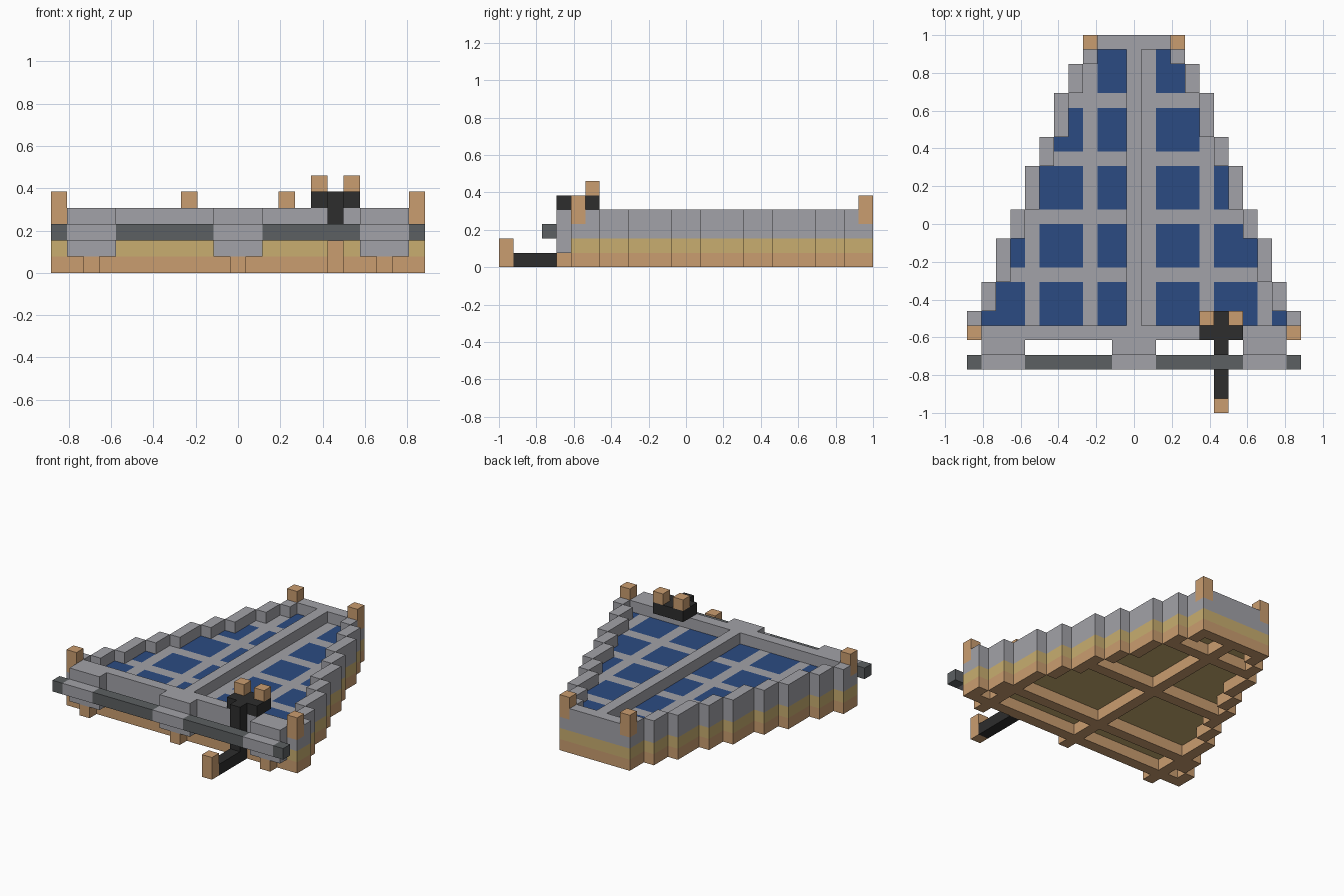
import bpy
import bmesh
from mathutils import Vector

if "Cube" in bpy.data.objects:
    bpy.data.objects.remove(bpy.data.objects["Cube"], do_unlink=True)

U = 1 / 13                     # edge of one block
ORIGIN = Vector((-11.5, -13, 0))


def material(name, *rgb):
    linear = [((c / 255 + 0.055) / 1.055) ** 2.4 for c in rgb] + [1]
    mat = bpy.data.materials.new(name)
    mat.use_nodes = True
    mat.diffuse_color = linear
    bsdf = mat.node_tree.nodes["Principled BSDF"]
    bsdf.inputs["Base Color"].default_value = linear
    bsdf.inputs["Roughness"].default_value = 0.9
    return mat


stone = material("light grey", 162, 162, 168)
iron = material("dark grey", 92, 96, 98)
black = material("black", 45, 45, 45)
wood = material("tan wood", 202, 157, 112)
straw = material("straw yellow", 200, 174, 112)
blue = material("deep blue", 43, 75, 130)


def box(xs, ys, zs):
    """Set of blocks filling inclusive ranges."""
    span = lambda r: range(r[0], r[1] + 1)
    return {(i, j, k) for i in span(xs) for j in span(ys) for k in span(zs)}


def mirrored(cells):
    return cells | {(22 - i, j, k) for i, j, k in cells}


def build(name, cells, mat):
    """Blocks joined into one mesh that keeps only the outer faces."""
    bm = bmesh.new()
    for cell in sorted(cells):
        for axis in range(3):
            for side in (0, 1):
                near = list(cell)
                near[axis] += 2 * side - 1
                if tuple(near) in cells:
                    continue
                a, b = (axis + 1) % 3, (axis + 2) % 3
                corners = []
                for da, db in ((0, 0), (1, 0), (1, 1), (0, 1)):
                    p = Vector(cell)
                    p[axis] += side
                    p[a] += da
                    p[b] += db
                    corners.append(bm.verts.new((p + ORIGIN) * U))
                bm.faces.new(corners if side else corners[::-1])
    bmesh.ops.remove_doubles(bm, verts=bm.verts, dist=U / 100)
    mesh = bpy.data.meshes.new(name)
    bm.to_mesh(mesh)
    bm.free()
    mesh.materials.append(mat)
    bpy.context.collection.objects.link(bpy.data.objects.new(name, mesh))


# Stepped wedge outline: left edge column of every row, front to back
steps = (2, 2, 3, 2, 3, 2, 3, 2, 2)
edge = {}
row = 5
for inset, depth in enumerate(steps):
    for _ in range(depth):
        edge[row] = inset
        row += 1
plan = {(i, j) for j, e in edge.items() for i in range(e, 23 - e)}
border = {(i, j) for i, j in plan if j in (5, 25) or i in (edge[j], 22 - edge[j])}
inside = plan - border


def layer(area, k):
    return {(i, j, k) for i, j in area}


# Timber underframe with beam ends poking out at the front
frame = border | {(i, j) for i, j in inside if i % 9 == 2 or j % 7 == 1}
build("underframe", layer(frame | {(2, 4), (11, 4), (20, 4)}, 0), wood)

# Solid middle deck
build("middle_deck", layer(plan, 1), straw)

# Window panes set flush in a lattice
lattice = {(i, j) for i, j in inside if i % 4 == 0 or j % 4 == 1 or i == 11}
build("window_panes", layer(inside - lattice, 2), blue)
build("window_lattice", layer(lattice, 2), stone)

# Corner posts, raised rim and central spine
posts = mirrored(box((0, 0), (5, 5), (3, 4)) | box((8, 8), (25, 25), (3, 4)))
build("corner_posts", posts, wood)
rim = layer(border, 2) | layer(border, 3)
build("rim", rim - posts, stone)
build("central_spine", box((11, 11), (6, 24), (3, 3)), stone)

# Front axle held by three brackets
brackets = mirrored(box((1, 3), (4, 4), (1, 3)) | box((1, 3), (3, 3), (2, 2))
                    | box((10, 12), (4, 4), (1, 3)) | box((10, 12), (3, 3), (2, 2)))
build("axle_brackets", brackets, stone)
build("front_axle", box((0, 22), (3, 3), (2, 2)) - brackets, iron)

# Lever mechanism with grips and a foot pedal
lever = (box((17, 17), (1, 4), (0, 0)) | box((17, 17), (4, 4), (0, 4))
         | box((16, 18), (5, 6), (4, 4)))
build("lever", lever, black)
for side, i in (("right", 16), ("left", 18)):
    build(side + "_grip", {(i, 6, 5)}, wood)
build("pedal", box((17, 17), (0, 0), (0, 1)), wood)
